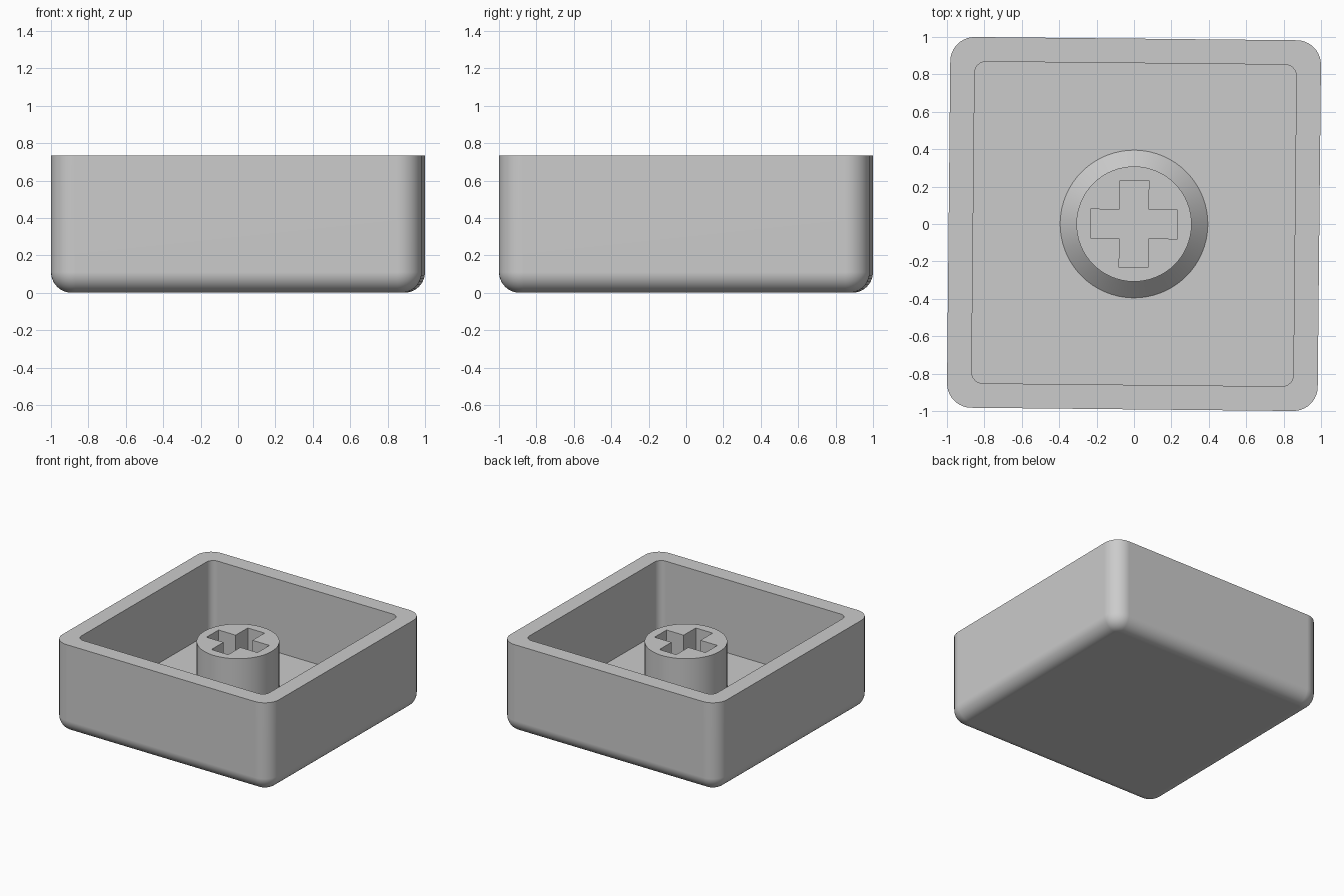
import bpy, bmesh, math

if "Cube" in bpy.data.objects:
    bpy.data.objects.remove(bpy.data.objects["Cube"])

TILT = -0.01            # slight turn about z
HEIGHT, FLOOR, STEM_TOP = 0.735, 0.135, 0.62
BASE_R, STEM_R = 0.395, 0.308
SEG = 10

grey = bpy.data.materials.new("grey plastic")
grey.diffuse_color = (0.6, 0.6, 0.6, 1)
grey.use_nodes = True
grey.node_tree.nodes["Principled BSDF"].inputs["Base Color"].default_value = grey.diffuse_color


def rounded_square(half, r, seg=SEG):
    """Counter-clockwise outline of a square with rounded corners."""
    pts = []
    for q in range(4):
        mid = math.radians(45 + 90 * q)
        cx = math.copysign(half - r, math.cos(mid))
        cy = math.copysign(half - r, math.sin(mid))
        for i in range(seg + 1):
            a = math.radians(90 * q + 90 * i / seg)
            pts.append((cx + r * math.cos(a), cy + r * math.sin(a)))
    return pts


def circle(r, n=64):
    return [(r * math.cos(2 * math.pi * i / n), r * math.sin(2 * math.pi * i / n)) for i in range(n)]


def cross(arm, half):
    quarter = [(arm, -half), (arm, half), (half, half)]
    pts = []
    for _ in range(4):
        pts += quarter
        quarter = [(-y, x) for x, y in quarter]
    return pts


def ring(bm, pts, z):
    return [bm.verts.new((x, y, z)) for x, y in pts]


def loft(bm, rings):
    for a, b in zip(rings, rings[1:]):
        for i in range(len(a)):
            j = (i + 1) % len(a)
            bm.faces.new((a[i], a[j], b[j], b[i]))


def fill_between(bm, outer, inner):
    """Flat face with a hole."""
    edges = []
    for loop in (outer, inner):
        for i, v in enumerate(loop):
            w = loop[(i + 1) % len(loop)]
            edges.append(bm.edges.get((v, w)) or bm.edges.new((v, w)))
    bmesh.ops.triangle_fill(bm, edges=edges, use_beauty=True, normal=(0, 0, 1))


def finish(bm, name):
    bmesh.ops.recalc_face_normals(bm, faces=bm.faces)
    me = bpy.data.meshes.new(name)
    bm.to_mesh(me)
    bm.free()
    me.materials.append(grey)
    ob = bpy.data.objects.new(name, me)
    bpy.context.collection.objects.link(ob)
    ob.rotation_euler.z = TILT
    bpy.ops.object.select_all(action='DESELECT')
    ob.select_set(True)
    bpy.context.view_layer.objects.active = ob
    bpy.ops.object.shade_smooth_by_angle(angle=math.radians(30))
    mod = ob.modifiers.new("even shading", 'WEIGHTED_NORMAL')
    mod.keep_sharp = True


# Hollow shell: rounded bottom, straight walls, flat rim, inner walls and floor
bm = bmesh.new()
HALF, CORNER, FILLET = 0.991, 0.13, 0.11
rings = []
for i in range(SEG + 1):
    a = math.pi / 2 * i / SEG
    d = FILLET * (1 - math.sin(a))
    rings.append(ring(bm, rounded_square(HALF - d, CORNER - d), FILLET * (1 - math.cos(a))))
rings.append(ring(bm, rounded_square(HALF, CORNER), HEIGHT))
rings.append(ring(bm, rounded_square(0.86, 0.06), HEIGHT))
rings.append(ring(bm, rounded_square(0.86, 0.06), FLOOR))
loft(bm, rings)
bm.faces.new(rings[0][::-1])
fill_between(bm, rings[-1], ring(bm, circle(BASE_R), FLOOR))
finish(bm, "shell")

# Stem: flared foot, round post and cross-shaped socket
bm = bmesh.new()
foot = ring(bm, circle(BASE_R), FLOOR)
neck = ring(bm, circle(STEM_R), FLOOR + BASE_R - STEM_R)
top = ring(bm, circle(STEM_R), STEM_TOP)
loft(bm, [foot, neck, top])
socket_top = ring(bm, cross(0.233, 0.077), STEM_TOP)
socket_floor = ring(bm, cross(0.233, 0.077), FLOOR)
loft(bm, [socket_top, socket_floor])
bm.faces.new(socket_floor)
fill_between(bm, top, socket_top)
finish(bm, "stem")
